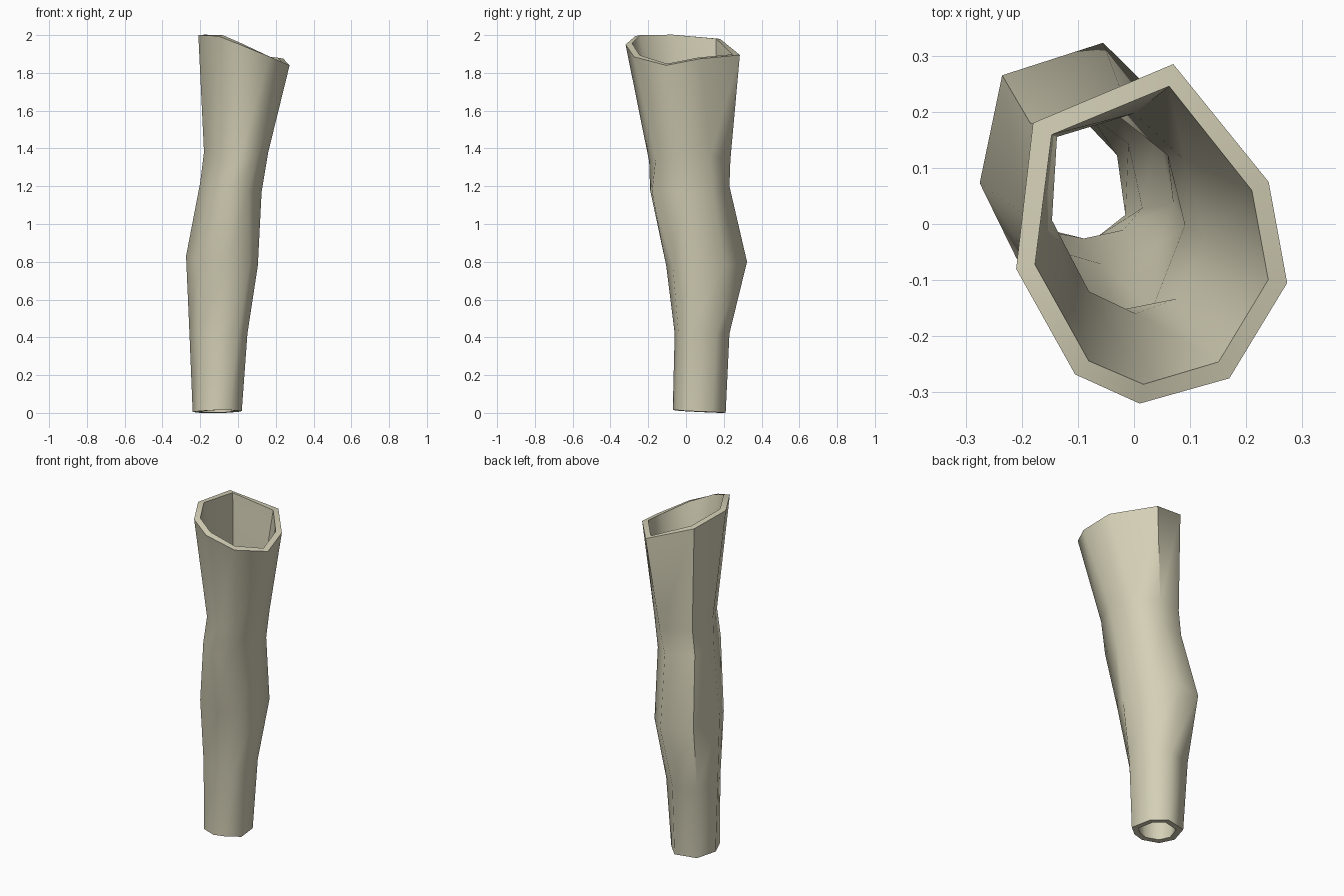
import bpy, bmesh, math

# Cross-sections of the leg shell, bottom to top: (z values, eight x,y corners)
ankle = [(-.24, .06), (-.20, .18), (-.07, .21), (0, .14), (.02, .005), (-.045, -.05), (-.115, -.07), (-.205, -.03)]
shin = [(-.257, .065), (-.215, .2), (-.07, .23), (.02, .16), (.05, .02), (0, -.04), (-.09, -.06), (-.205, -.035)]
calf = [(-.275, .073), (-.235, .265), (-.055, .323), (.07, .2), (.105, .03), (.06, -.07), (-.06, -.105), (-.21, -.06)]
knee = [(-.2, .02), (-.185, .18), (-.02, .23), (.09, .14), (.125, -.005), (.055, -.18), (-.04, -.19), (-.13, -.145)]
low_thigh = [(-.18, 0), (-.168, .18), (.01, .235), (.12, .13), (.16, -.025), (.1, -.16), (0, -.195), (-.105, -.145)]
rim = [(-.21, -.08), (-.18, .18), (.07, .285), (.24, .075), (.273, -.105), (.17, -.275), (.01, -.32), (-.105, -.268)]
rim_z = [2, 1.98, 1.895, 1.875, 1.84, 1.885, 1.95, 1.995]
sections = [
    (ankle, [.005, 0, 0, .005, .01, .015, .015, .01]),
    (shin, [.42] * 8),
    (calf, [.83, .82, .8, .78, .78, .78, .78, .8]),
    (knee, [1.22, 1.22, 1.2, 1.18, 1.17, 1.17, 1.18, 1.2]),
    (low_thigh, [1.38, 1.37, 1.34, 1.36, 1.38, 1.35, 1.33, 1.36]),
    (rim, rim_z),
]

# Loft the sections into an open tube
bm = bmesh.new()
rings = [[bm.verts.new((x, y, z)) for (x, y), z in zip(pts, zs)] for pts, zs in sections]
for low, high in zip(rings, rings[1:]):
    for i in range(8):
        j = (i + 1) % 8
        # corners run clockwise, so this winding faces outward
        bm.faces.new((low[j], low[i], high[i], high[j]))
mesh = bpy.data.meshes.new("leg_shell")
bm.to_mesh(mesh)
bm.free()
leg = bpy.data.objects.new("leg_shell", mesh)
bpy.context.collection.objects.link(leg)

# Wall thickness, grown inward
wall = leg.modifiers.new("wall", 'SOLIDIFY')
wall.thickness = 0.033
wall.offset = -1
wall.use_even_offset = True

# Smooth sides with crisp rims
bpy.context.view_layer.objects.active = leg
leg.select_set(True)
bpy.ops.object.modifier_apply(modifier="wall")
bpy.ops.object.shade_smooth_by_angle(angle=math.radians(60))

# Pale olive material
mat = bpy.data.materials.new("pale_olive")
mat.diffuse_color = (.66, .63, .47, 1)
leg.data.materials.append(mat)
